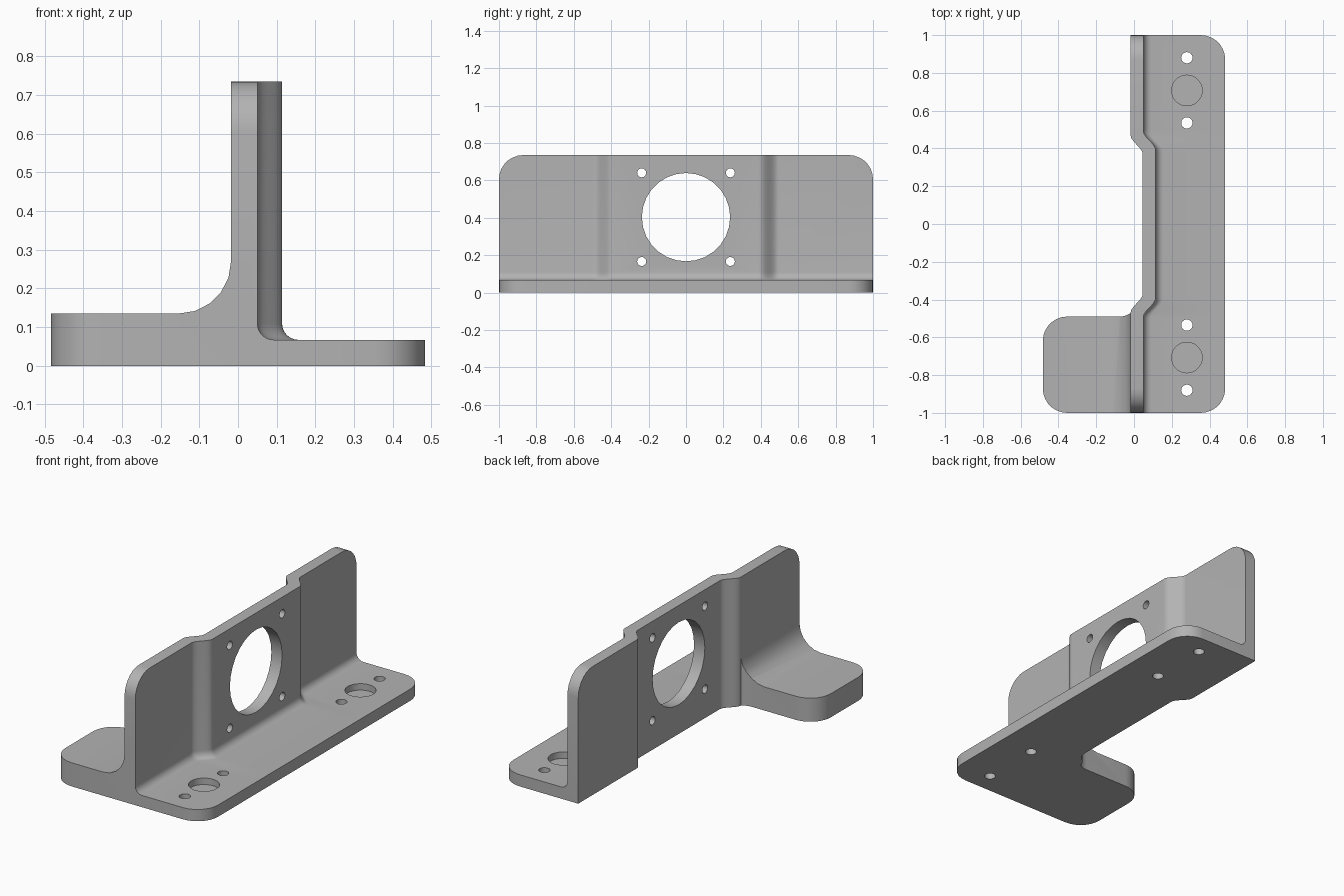
import bpy, bmesh, math
from mathutils import Matrix

cube = bpy.data.objects.get("Cube")
if cube:
    bpy.data.objects.remove(cube, do_unlink=True)

# Single grey finish
grey = bpy.data.materials.new("plain_grey")
grey.use_nodes = True
colour = (0.45, 0.45, 0.45, 1)
grey.diffuse_color = colour
grey.node_tree.nodes["Principled BSDF"].inputs["Base Color"].default_value = colour

FLANGE_X, FLANGE_Z, WALL_Z = 0.483, 0.067, 0.735
FOOT_Z, CORNER = 0.135, 0.13


def make_object(name, bm):
    bmesh.ops.recalc_face_normals(bm, faces=bm.faces)
    mesh = bpy.data.meshes.new(name)
    bm.to_mesh(mesh)
    bm.free()
    mesh.materials.append(grey)
    obj = bpy.data.objects.new(name, mesh)
    bpy.context.collection.objects.link(obj)
    return obj


def arc(cx, cz, r, start, end, steps):
    angles = [math.radians(start + (end - start) * i / steps) for i in range(steps + 1)]
    return [(cx + r * math.cos(a), cz + r * math.sin(a)) for a in angles]


def prism(name, points, vector):
    bm = bmesh.new()
    face = bm.faces.new([bm.verts.new(p) for p in points])
    new = bmesh.ops.extrude_face_region(bm, geom=[face])["geom"]
    bmesh.ops.translate(bm, vec=vector, verts=[v for v in new if isinstance(v, bmesh.types.BMVert)])
    return make_object(name, bm)


def cylinder(name, centre, radius, depth, axis, sides):
    bm = bmesh.new()
    turn = Matrix.Rotation(math.pi / 2, 4, 'Y') if axis == 'X' else Matrix()
    bmesh.ops.create_cone(bm, cap_ends=True, segments=sides, radius1=radius, radius2=radius,
                          depth=depth, matrix=Matrix.Translation(centre) @ turn)
    return make_object(name, bm)


def combine(target, tool, operation):
    tool.hide_render = True
    mod = target.modifiers.new("combine", 'BOOLEAN')
    mod.operation, mod.solver, mod.object = operation, 'EXACT', tool
    bpy.context.view_layer.objects.active = target
    bpy.ops.object.modifier_apply(modifier=mod.name)
    bpy.data.objects.remove(tool, do_unlink=True)


def step(y, centre):
    # Sideways shift of the wall: smooth joggle towards the middle
    t = min(max((centre + 0.05 - abs(y)) / 0.1, 0), 1)
    return 0.064 * t * t * (3 - 2 * t)


# Wall and flange: an L section swept along y with the joggled middle
def section(y):
    left = -0.018 + step(y, 0.42)
    right = 0.05 + step(y, 0.443)
    r = 0.042
    fillet = arc(right + r, FLANGE_Z + r, r, 270, 180, 6)
    outline = [(left, 0), (FLANGE_X, 0), (FLANGE_X, FLANGE_Z)] + fillet
    return outline + [(right, WALL_Z), (left, WALL_Z)]


joggle = [0.36 + 0.01 * i for i in range(15)]
rows = [-1] + [-y for y in reversed(joggle)] + joggle + [1]
bm = bmesh.new()
rings = [[bm.verts.new((x, y, z)) for x, z in section(y)] for y in rows]
for a, b in zip(rings, rings[1:]):
    for i in range(len(a)):
        j = (i + 1) % len(a)
        bm.faces.new((a[i], a[j], b[j], b[i]))
bm.faces.new(rings[0])
bm.faces.new(rings[-1])
bm.edges.ensure_lookup_table()


def is_corner(edge):
    p, q = (v.co for v in edge.verts)
    if abs(p.y) < 0.99 or abs(p.y - q.y) > 0.01:
        return False
    outer = min(p.x, q.x) > FLANGE_X - 0.01
    return outer or min(p.z, q.z) > WALL_Z - 0.01


bmesh.ops.bevel(bm, geom=[e for e in bm.edges if is_corner(e)], offset=CORNER,
                segments=7, profile=0.5, affect='EDGES', clamp_overlap=False)
bracket = make_object("mounting_bracket", bm)

# Side foot: filleted profile trimmed to a rounded plan
profile = [(0.03, 0), (-FLANGE_X, 0), (-FLANGE_X, FOOT_Z)]
profile += arc(-0.153, 0.27, 0.135, 270, 360, 5) + [(0.03, 0.27)]
foot = prism("side_foot", [(x, -1, z) for x, z in profile], (0, 0.62, 0))
plan = [(0.06, -1)] + arc(-FLANGE_X + CORNER, -1 + CORNER, CORNER, 270, 180, 7)
plan += arc(-FLANGE_X + CORNER, -0.49 - CORNER, CORNER, 180, 90, 7)
plan += arc(-0.075, -0.39, 0.10, 270, 325, 5) + [(0.03, -0.41), (0.06, -0.41)]
trim = prism("foot_trim", [(x, y, -0.1) for x, y in plan], (0, 0, 0.6))
combine(foot, trim, 'INTERSECT')
combine(bracket, foot, 'UNION')

# Wall opening with four screw holes around it
centre_z, spread = 0.403, 0.237
combine(bracket, cylinder("opening", (0.08, 0, centre_z), 0.236, 0.4, 'X', 28), 'DIFFERENCE')
for sy in (-1, 1):
    for sz in (-1, 1):
        place = (0.08, sy * spread, centre_z + sz * spread)
        combine(bracket, cylinder("wall_hole", place, 0.024, 0.4, 'X', 16), 'DIFFERENCE')
    # Flange screw holes and the shallow round pocket between them
    for y in (0.535, 0.88):
        combine(bracket, cylinder("flange_hole", (0.28, sy * y, 0.05), 0.03, 0.4, 'Z', 16), 'DIFFERENCE')
    combine(bracket, cylinder("pocket", (0.28, sy * 0.707, 0.13), 0.081, 0.2, 'Z', 28), 'DIFFERENCE')

# Smooth curves, crisp edges
bpy.ops.object.select_all(action='DESELECT')
bracket.select_set(True)
bpy.context.view_layer.objects.active = bracket
bpy.ops.object.shade_smooth_by_angle(angle=math.radians(30))
